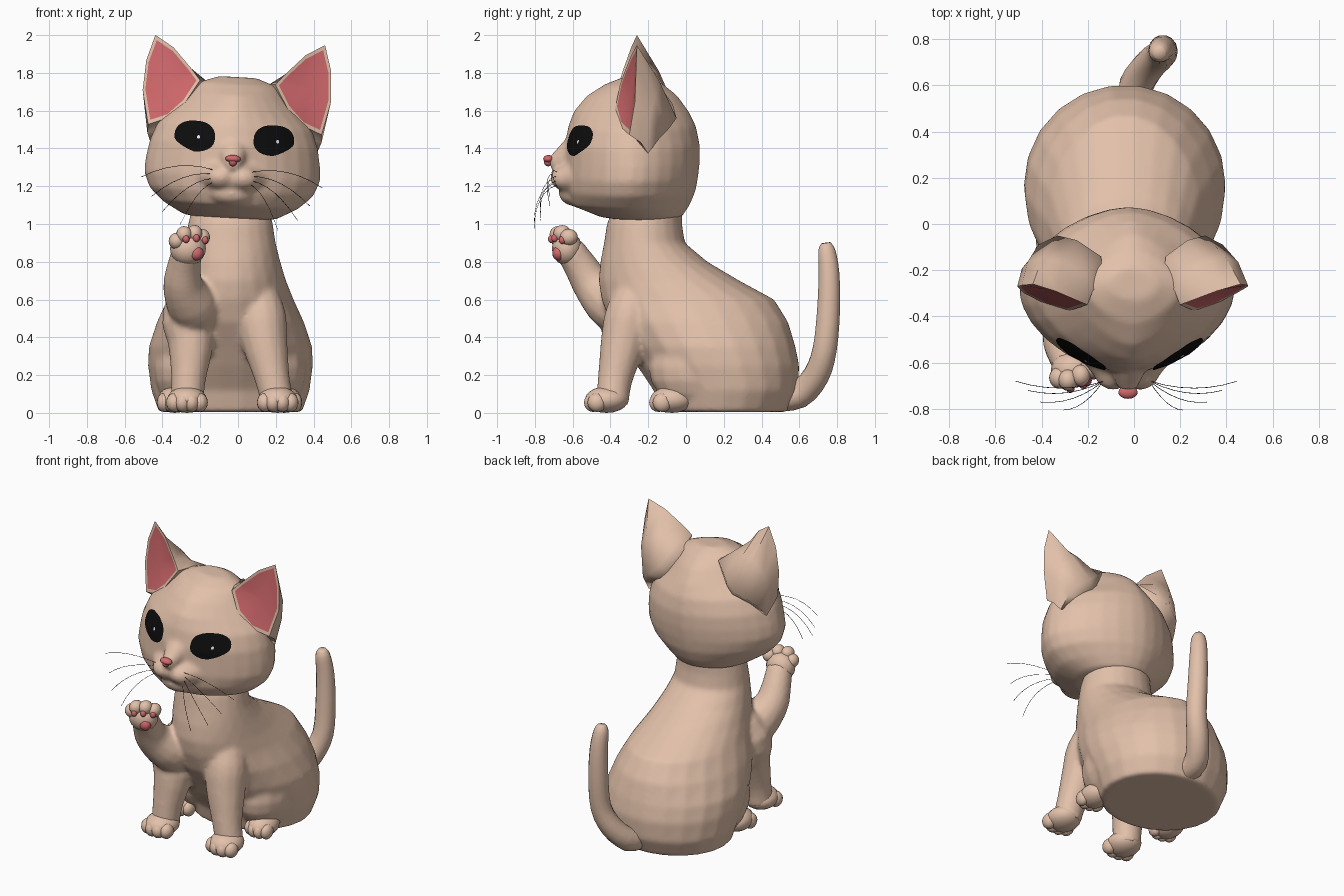
import bpy, bmesh, math
from mathutils import Vector, Matrix
from mathutils.bvhtree import BVHTree

if "Cube" in bpy.data.objects:
    bpy.data.objects.remove(bpy.data.objects["Cube"])


def material(name, rgb):
    m = bpy.data.materials.new(name)
    m.diffuse_color = (*rgb, 1)
    m.use_nodes = True
    m.node_tree.nodes["Principled BSDF"].inputs["Base Color"].default_value = m.diffuse_color
    return m


FUR = material("beige fur", (0.76, 0.53, 0.40))
PINK = material("pink skin", (0.64, 0.14, 0.15))
BLACK = material("black", (0.004, 0.004, 0.004))
WHITE = material("white glint", (0.85, 0.85, 0.85))

# The head is built upright and symmetric, then tilted and moved sideways
TILT = (Matrix.Translation((-0.025, 0, 1.36)) @ Matrix.Rotation(0.06, 4, 'Y')
        @ Matrix.Translation((0, 0, -1.36)))


def finish(bm, name, mats, tilt=False, angle=60):
    bmesh.ops.recalc_face_normals(bm, faces=bm.faces)
    if tilt:
        bm.transform(TILT)
    me = bpy.data.meshes.new(name)
    bm.to_mesh(me)
    bm.free()
    for m in mats:
        me.materials.append(m)
    for p in me.polygons:
        p.use_smooth = True
    me.set_sharp_from_angle(angle=math.radians(angle))
    ob = bpy.data.objects.new(name, me)
    bpy.context.collection.objects.link(ob)
    return ob


def fuse(name, parts):
    """Melt overlapping parts into one soft skin."""
    bm = bmesh.new()
    for ob in parts:
        bm.from_mesh(ob.data)
        bpy.data.objects.remove(ob)
    ob = finish(bm, name, [FUR])
    mod = ob.modifiers.new("melt", 'REMESH')
    mod.mode, mod.voxel_size, mod.use_smooth_shade = 'VOXEL', 0.014, True
    mod = ob.modifiers.new("soften", 'SMOOTH')
    mod.factor, mod.iterations = 0.5, 8


def skin_rings(bm, rings):
    """Bridge closed rings of points and cap both ends."""
    vs = [[bm.verts.new(p) for p in r] for r in rings]
    n = len(vs[0])
    for a, b in zip(vs, vs[1:]):
        for i in range(n):
            bm.faces.new((a[i], a[(i + 1) % n], b[(i + 1) % n], b[i]))
    bm.faces.new(vs[0][::-1])
    bm.faces.new(vs[-1])


def oval(cx, cy, z, rx, ry, p, n):
    pts = []
    for i in range(n):
        c, s = math.cos(math.tau * i / n), math.sin(math.tau * i / n)
        pts.append((cx + rx * math.copysign(abs(c) ** (2 / p), c),
                    cy + ry * math.copysign(abs(s) ** (2 / p), s), z))
    return pts


def tube(name, path, tilt=False, n=14, steps=3):
    """Limb along (x, y, z, radius) points, smoothed between them."""
    P = [Vector(p) for p in path]
    pts = []
    for i in range(len(P) - 1):
        a, b, c, d = P[max(i - 1, 0)], P[i], P[i + 1], P[min(i + 2, len(P) - 1)]
        for k in range(steps):
            t = k / steps
            pts.append(0.5 * (2 * b + (c - a) * t + (2 * a - 5 * b + 4 * c - d) * t * t
                              + (3 * b - a - 3 * c + d) * t ** 3))
    pts.append(P[-1])
    rings = []
    for i, q in enumerate(pts):
        t = (pts[min(i + 1, len(pts) - 1)] - pts[max(i - 1, 0)]).to_3d()
        rot = Vector((0, 0, 1)).rotation_difference(t)
        rings.append([q.to_3d() + rot @ Vector((q[3] * math.cos(math.tau * k / n),
                      q[3] * math.sin(math.tau * k / n), 0)) for k in range(n)])
    bm = bmesh.new()
    skin_rings(bm, rings)
    return finish(bm, name, [FUR], tilt)


def blobs(name, mat, items, tilt=False):
    """Group of ellipsoids given as (centre, radii)."""
    bm = bmesh.new()
    for c, r in items:
        bmesh.ops.create_uvsphere(bm, u_segments=16, v_segments=10, radius=1,
                                  matrix=Matrix.Translation(c) @ Matrix.Diagonal((*r, 1)))
    return finish(bm, name, [mat], tilt)


# Body from the seat up to the neck: z, centre y, half width, half depth
bm = bmesh.new()
skin_rings(bm, [oval(-0.04, cy, z, rx, ry, 2, 22) for z, cy, rx, ry in (
    (0.005, 0.20, 0.38, 0.34), (0.12, 0.21, 0.42, 0.385), (0.25, 0.17, 0.437, 0.433),
    (0.35, 0.13, 0.433, 0.453), (0.48, 0.07, 0.39, 0.475), (0.60, 0.01, 0.335, 0.46),
    (0.70, -0.09, 0.295, 0.375), (0.80, -0.17, 0.265, 0.285), (0.90, -0.22, 0.24, 0.215),
    (1.00, -0.22, 0.225, 0.20), (1.10, -0.20, 0.20, 0.18))])
torso = [finish(bm, "body", [FUR])]


def foot(name, x, y, w):
    toes = [((x + k * w * 0.5, y - 0.08 + abs(k) * 0.022, 0.055),
             (w * 0.40, 0.05, 0.05)) for k in (-1.3, -0.45, 0.45, 1.3)]
    blobs(name, FUR, [((x, y, 0.07), (w, 0.115, 0.07))] + toes)


# Haunches, hind feet, front legs and front feet
for side, s in (("left", 1), ("right", -1)):
    torso.append(blobs("haunch", FUR, [((-0.04 + s * 0.23, 0.07, 0.24), (0.18, 0.27, 0.235))]))
    foot(side + "_hind_foot", -0.045 + s * 0.29, -0.075, 0.09)
for side, x, lean in (("left", 0.14, 0.07), ("right", -0.25, -0.02)):
    foot(side + "_front_foot", x + lean, -0.42, 0.105)
    torso.append(tube("leg", [(x + lean, -0.39, 0.05, 0.088), (x + lean * 0.6, -0.375, 0.18, 0.093),
                              (x, -0.33, 0.38, 0.123), (x - 0.02, -0.295, 0.53, 0.13),
                              (x * 0.6, -0.24, 0.72, 0.09)]))

# Raised paw with pink pads
torso.append(tube("arm", [(-0.17, -0.25, 0.50, 0.10), (-0.235, -0.38, 0.56, 0.135),
                          (-0.29, -0.49, 0.67, 0.108), (-0.285, -0.56, 0.78, 0.09),
                          (-0.265, -0.62, 0.87, 0.08)]))
fuse("body_with_legs", torso)
blobs("raised_paw", FUR, [((-0.265, -0.63, 0.87), (0.095, 0.08, 0.09))] + [
    (c, (0.042, 0.047, 0.044)) for c in ((-0.325, -0.665, 0.91), (-0.285, -0.675, 0.945),
                                         (-0.23, -0.655, 0.95), (-0.19, -0.62, 0.93))])
blobs("paw_pads", PINK, [((-0.22, -0.675, 0.845), (0.038, 0.033, 0.038))] + [
    (c, (0.018, 0.018, 0.021)) for c in ((-0.275, -0.713, 0.92), (-0.22, -0.695, 0.925),
                                         (-0.175, -0.655, 0.915))])

# Tail
tube("tail", [(0.0, 0.48, 0.085, 0.08), (0.01, 0.60, 0.10, 0.075), (0.07, 0.69, 0.20, 0.07),
              (0.12, 0.735, 0.34, 0.065), (0.125, 0.755, 0.55, 0.062), (0.12, 0.757, 0.74, 0.056),
              (0.11, 0.745, 0.86, 0.046), (0.11, 0.74, 0.90, 0.025)])

# Head: z, centre y, half width, half depth, roundness
bm = bmesh.new()
skin_rings(bm, [oval(0, cy, z, rx, ry, p, 28) for z, cy, rx, ry, p in (
    (1.02, -0.20, 0.14, 0.12, 2), (1.04, -0.24, 0.25, 0.22, 1.9), (1.10, -0.295, 0.36, 0.315, 1.75),
    (1.17, -0.295, 0.435, 0.345, 1.75), (1.25, -0.29, 0.468, 0.355, 1.75), (1.33, -0.285, 0.463, 0.358, 1.75),
    (1.42, -0.285, 0.447, 0.358, 1.75), (1.52, -0.285, 0.41, 0.338, 1.65), (1.60, -0.29, 0.335, 0.303, 1.5),
    (1.68, -0.285, 0.26, 0.24, 1.5), (1.74, -0.275, 0.21, 0.155, 1.6), (1.778, -0.26, 0.10, 0.07, 2))])
surface = BVHTree.FromBMesh(bm)
head = [finish(bm, "head", [FUR], True)]

# Muzzle, chin, bridge of the nose
head.append(blobs("muzzle", FUR, [((0, -0.55, 1.25), (0.20, 0.15, 0.11)), ((0.06, -0.62, 1.245), (0.09, 0.10, 0.07)),
                                  ((-0.06, -0.62, 1.245), (0.09, 0.10, 0.07)),
                                  ((0, -0.565, 1.16), (0.13, 0.11, 0.07))], True))
head.append(tube("bridge", [(0, -0.72, 1.325, 0.035), (0, -0.67, 1.335, 0.06),
                            (0, -0.59, 1.38, 0.085), (0, -0.49, 1.45, 0.10)], True))
fuse("head_with_muzzle", head)
blobs("nose", PINK, [((0, -0.728, 1.345), (0.042, 0.028, 0.02)),
                     ((0, -0.73, 1.33), (0.022, 0.022, 0.025))], True)


def decal(name, mat, cx, cz, outline, lift):
    """Thin rounded plate laid on the front of the head; outline maps an angle to (x, z)."""
    bm = bmesh.new()

    def put(x, z):
        hit = surface.ray_cast(Vector((x, -1.5, z)), Vector((0, 1, 0)))[0]
        return bm.verts.new(hit - Vector((0, lift, 0)))
    n, rings = 28, []
    edge = [outline(math.tau * i / n) for i in range(n)]
    for f in (0.25, 0.5, 0.75, 1):
        rings.append([put(cx + f * x, cz + f * z) for x, z in edge])
    mid = put(cx, cz)
    for i in range(n):
        j = (i + 1) % n
        bm.faces.new((mid, rings[0][i], rings[0][j]))
        for a, b in zip(rings, rings[1:]):
            bm.faces.new((a[i], b[i], b[j], a[j]))
    finish(bm, name, [mat], True)


rim = [Vector(p) for p in ((0.46, -0.30, 1.50), (0.50, -0.27, 1.68), (0.49, -0.265, 1.84),
                           (0.45, -0.26, 1.975), (0.35, -0.29, 1.915), (0.25, -0.33, 1.81),
                           (0.20, -0.35, 1.75), (0.27, -0.375, 1.63), (0.36, -0.35, 1.54))]
base = [Vector(p) for p in ((0.44, -0.20, 1.40), (0.425, -0.14, 1.48), (0.40, -0.09, 1.53),
                            (0.32, -0.05, 1.58), (0.24, -0.07, 1.65), (0.14, -0.14, 1.73),
                            (0.13, -0.25, 1.74), (0.20, -0.30, 1.60), (0.34, -0.30, 1.48))]
for side, s in (("left", 1), ("right", -1)):
    # Ear: furry shell running back into the head, with a hollow pink inside
    bm = bmesh.new()
    mid, back = Vector((0.37, -0.285, 1.73)), Vector((0.20, -0.15, 1.50))
    loops = [[bm.verts.new(p) for p in r] for r in (
        base, [p.lerp(q, 0.5) + Vector((0.012, 0.012, 0.008)) for p, q in zip(rim, base)], rim,
        [p.lerp(mid, 0.11) for p in rim])]
    apex, centre, n = bm.verts.new(back), bm.verts.new(mid), len(rim)
    for i in range(n):
        j = (i + 1) % n
        bm.faces.new((apex, loops[0][j], loops[0][i]))
        for a, b in zip(loops, loops[1:]):
            bm.faces.new((a[i], a[j], b[j], b[i]))
        bm.faces.new((centre, loops[3][i], loops[3][j])).material_index = 1
    bm.transform(Matrix.Diagonal((s, 1, 1, 1)))
    finish(bm, side + "_ear", [FUR, PINK], True, 70)

    # Eye, cut higher at its outer lower corner, with a small glint
    def eye(a):
        c, z = math.cos(a), math.sin(a)
        c, z = (math.copysign(abs(v) ** 0.85, v) for v in (c, z))
        return s * c * 0.108, z * (0.085 if z > 0 else 0.078 - 0.035 * max(c, 0))
    decal(side + "_eye", BLACK, s * 0.21, 1.45, eye, 0.008)
    decal(side + "_eye_glint", WHITE, s * 0.21 + 0.02, 1.45,
          lambda a: (0.008 * math.cos(a), 0.01 * math.sin(a)), 0.011)

    # Whiskers
    cu = bpy.data.curves.new(side + "_whiskers", 'CURVE')
    cu.dimensions, cu.bevel_depth, cu.bevel_resolution = '3D', 0.0013, 0
    for k, (x, y, z) in enumerate(((0.48, -0.68, 1.22), (0.42, -0.72, 1.12),
                                   (0.36, -0.77, 1.04), (0.26, -0.805, 0.98))):
        a, e = Vector((s * 0.10, -0.68, 1.28 - k * 0.022)), Vector((s * x, y, z))
        sp = cu.splines.new('POLY')
        sp.points.add(6)
        for i, pt in enumerate(sp.points):
            t = i / 6
            q = a.lerp(e, t) + Vector((0, -0.03, 0.04)) * 4 * t * (1 - t)
            pt.co = (*q, 1)
    cu.materials.append(BLACK)
    ob = bpy.data.objects.new(side + "_whiskers", cu)
    ob.matrix_world = TILT
    bpy.context.collection.objects.link(ob)
